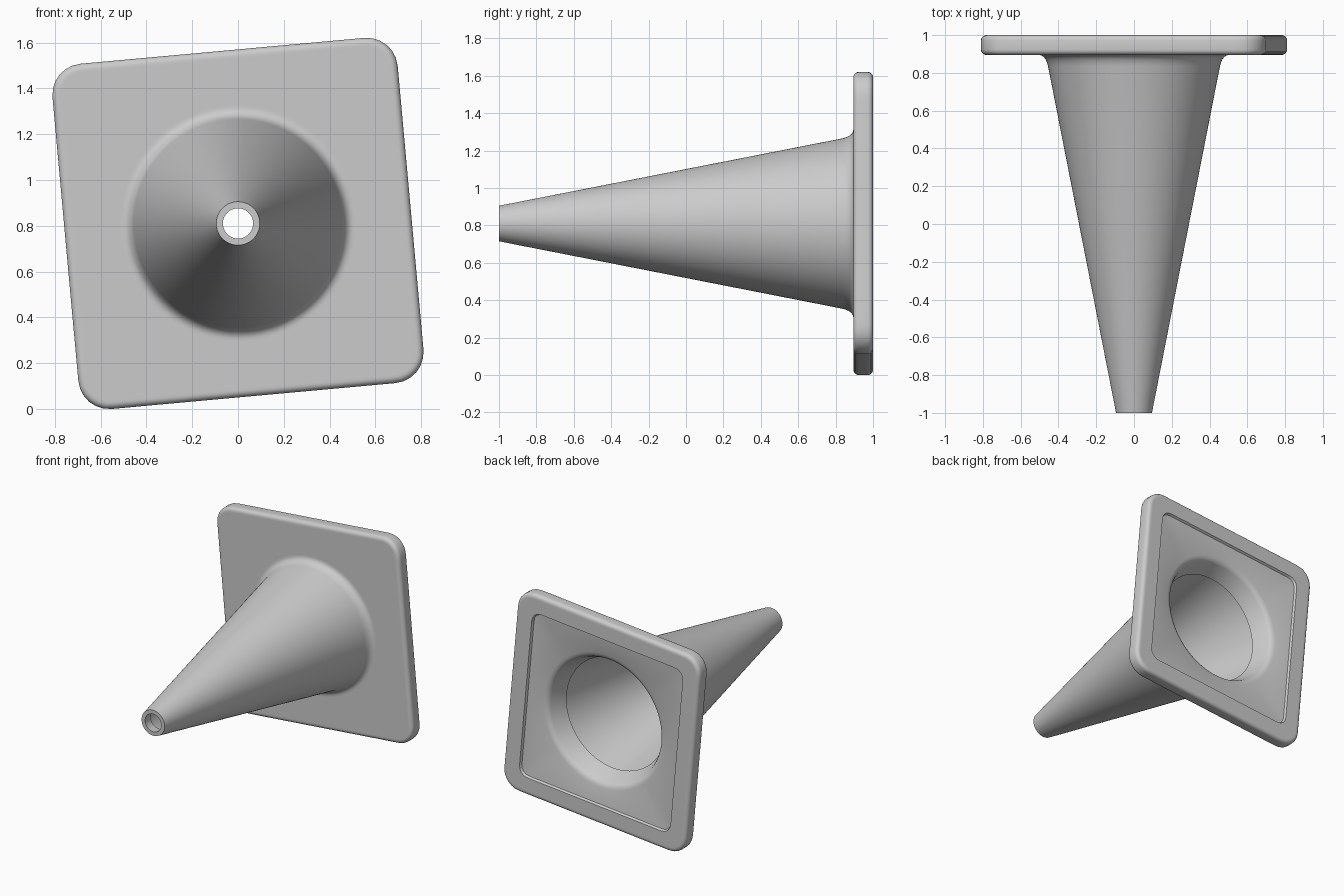
import bpy, bmesh
from math import pi, sin, cos, sqrt, radians

if "Cube" in bpy.data.objects:
    bpy.data.objects.remove(bpy.data.objects["Cube"])

N = 192                 # points around the cone
CZ = 0.81               # height of the cone axis
TILT = radians(5.2)     # roll of the square base


def square_radius(a, half, r):
    """Distance from centre to a rounded square's outline in direction a."""
    x, z = sorted((abs(cos(a)), abs(sin(a))), reverse=True)
    if half * z / x <= half - r:
        return half / x
    c = half - r
    b = c * (x + z)
    return b + sqrt(b * b - 2 * c * c + r * r)


def ring(bm, y, size, corner=None):
    """Circle of radius size, or a rounded square when corner is given."""
    verts = []
    for i in range(N):
        a = 2 * pi * i / N
        d = size if corner is None else square_radius(a, size, corner)
        verts.append(bm.verts.new((d * cos(a + TILT), y, CZ + d * sin(a + TILT))))
    return verts


# Short collar inside the tip, tip rim, tapered wall, flare into the base
profile = [(-0.93, 0.070), (-1.0, 0.066), (-1.0, 0.095), (0.835, 0.455), (0.85, 0.459)]
profile += [(0.87, 0.467), (0.884, 0.478), (0.892, 0.49), (0.895, 0.503), (0.895, 0.515)]

# Base plate: front face, rounded edge, rear rim
H, R, B = 0.757, 0.135, 0.028
profile.append((0.895, H - B - 0.01, R - B - 0.01))
for y, sign in ((0.895 + B, -1), (1.0 - B, 1)):
    for i in range(6):
        t = pi / 2 * (i / 5 - (1 if sign < 0 else 0))
        profile.append((y + B * sin(t), H - B + B * cos(t), R - B + B * cos(t)))

# Rear rim and the shallow step to the panel
profile += [(1.0, H - B - 0.01, R - B - 0.01), (1.0, 0.625, 0.07), (0.983, 0.617, 0.062)]
# Panel dishing into the opening
profile += [(0.982, 0.607, 0.06), (0.968, 0.50), (0.962, 0.48), (0.952, 0.466),
            (0.938, 0.457)]
# Tapered collar inside the opening, ending in an open lip within the shell
profile += [(0.82, 0.411)]

bm = bmesh.new()
rings = [ring(bm, *p) for p in profile]
for r0, r1 in zip(rings, rings[1:]):
    for i in range(N):
        j = (i + 1) % N
        bm.faces.new((r0[i], r0[j], r1[j], r1[i]))
bmesh.ops.recalc_face_normals(bm, faces=bm.faces)

mesh = bpy.data.meshes.new("traffic_cone")
bm.to_mesh(mesh)
bm.free()
cone = bpy.data.objects.new("traffic_cone", mesh)
bpy.context.collection.objects.link(cone)
bpy.context.view_layer.objects.active = cone
cone.select_set(True)
bpy.ops.object.shade_smooth_by_angle(angle=radians(30))
